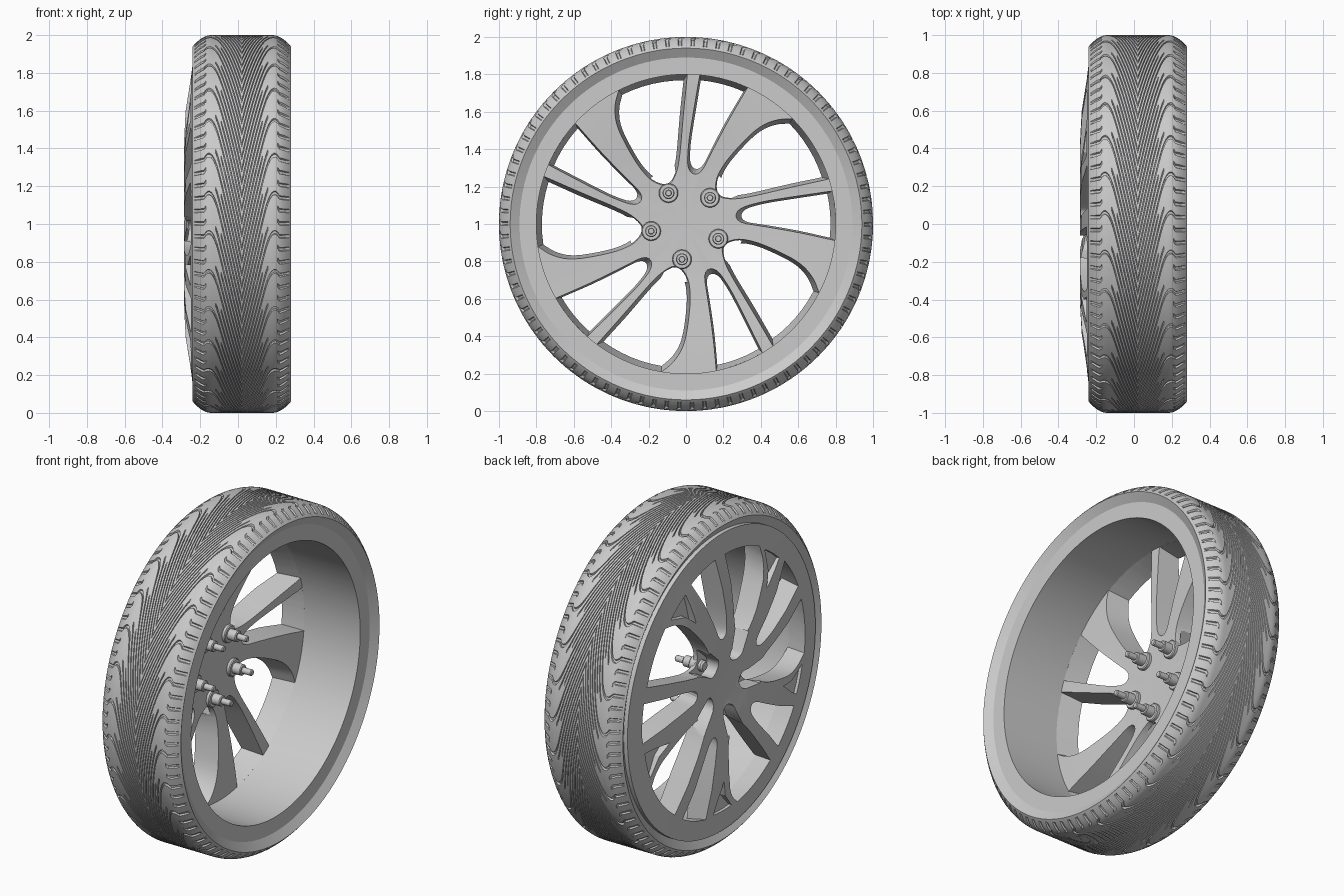
import bpy, bmesh, math
from mathutils import Vector

if "Cube" in bpy.data.objects:
    bpy.data.objects.remove(bpy.data.objects["Cube"])

grey = bpy.data.materials.new("plain grey")
grey.use_nodes = True
grey.diffuse_color = (0.6, 0.6, 0.6, 1)
grey.node_tree.nodes["Principled BSDF"].inputs["Base Color"].default_value = (0.6, 0.6, 0.6, 1)


def polar(x, r, a, cy=0.0, cz=1.0):
    """Point on the wheel: x along the axle, radius r, angle a in radians."""
    return Vector((x, cy + r * math.cos(a), cz + r * math.sin(a)))


def finish(bm, name):
    bmesh.ops.remove_doubles(bm, verts=bm.verts, dist=1e-5)
    bmesh.ops.recalc_face_normals(bm, faces=bm.faces)
    mesh = bpy.data.meshes.new(name)
    bm.to_mesh(mesh)
    bm.free()
    ob = bpy.data.objects.new(name, mesh)
    bpy.context.collection.objects.link(ob)
    mesh.materials.append(grey)
    return ob


def select(ob):
    bpy.ops.object.select_all(action='DESELECT')
    ob.select_set(True)
    bpy.context.view_layer.objects.active = ob


def smooth(ob, degrees=30):
    select(ob)
    bpy.ops.object.shade_smooth_by_angle(angle=math.radians(degrees))


def skin(bm, rings):
    """Quads between rings of points, closed both ways."""
    rows = [[bm.verts.new(p) for p in ring] for ring in rings]
    n = len(rows[0])
    for a, b in zip(rows, rows[1:] + rows[:1]):
        for j in range(n):
            bm.faces.new((a[j], a[(j + 1) % n], b[(j + 1) % n], b[j]))


def lathe(bm, profile, segments, cy=0.0, cz=1.0):
    """Solid of revolution; the profile runs from axis to axis."""
    rows = [[bm.verts.new(polar(x, r, math.tau * i / segments, cy, cz)) for x, r in profile]
            for i in range(segments)]
    for a, b in zip(rows, rows[1:] + rows[:1]):
        for j in range(len(profile) - 1):
            quad = [a[j], a[j + 1], b[j + 1], b[j]]
            if profile[j][1] == 0:
                quad = [a[j], a[j + 1], b[j + 1]]
            elif profile[j + 1][1] == 0:
                quad = [a[j], a[j + 1], b[j]]
            bm.faces.new(quad)


def loft(bm, low, top):
    """Closed solid between two matching loops."""
    a, b = [[bm.verts.new(p) for p in loop] for loop in (low, top)]
    n = len(a)
    for j in range(n):
        bm.faces.new((a[j], a[(j + 1) % n], b[(j + 1) % n], b[j]))
    bm.faces.new(a)
    bm.faces.new(list(reversed(b)))


def chaikin(pts, times=2):
    for _ in range(times):
        out = [pts[0]]
        for p, q in zip(pts, pts[1:]):
            out += [p.lerp(q, 0.25), p.lerp(q, 0.75)]
        pts = out + [pts[-1]]
    return pts


# Tyre and barrel: grid sheared along the V-shaped tread grooves
MID = 0.02
half = [0.01 * i for i in range(1, 23)] + [0.235, 0.25, 0.26]


def crown(d):
    return 1.0 - 0.06 * (max(d - 0.16, 0) / 0.1) ** 2


def sweep(d):
    """Steep V that eases to level at the shoulder."""
    u = min(d / 0.2, 1)
    return 0.62 * u + 0.2 * math.sin(u * math.pi / 2) - 0.2 * max(u - 0.6, 0) ** 2 / 0.16


outer = [(-d, crown(d)) for d in reversed(half)] + [(0.0, 1.0)] + [(d, crown(d)) for d in half]
inner = [(0.23, 0.89), (0.23, 0.8), (-0.23, 0.8), (-0.23, 0.89)]
GROOVES = 90
REACH = [0.235, 0.105, 0.135]
rings = []
for g in range(GROOVES):
    for part, low in ((0, 0), (0.35, 0), (0.7, 0), (0.76, 1), (0.94, 1)):
        base = math.tau * (g + part) / GROOVES
        ring = []
        for d, r in outer + inner:
            s = abs(d)
            tread = 0.005 < s < REACH[g % 3]
            sipe = 0.195 < s < 0.238
            if low and r > 0.9 and (tread or sipe):
                r -= 0.01
            ring.append(polar(MID + d, r, base - sweep(s)))
        rings.append(ring)
bm = bmesh.new()
skin(bm, rings)
smooth(finish(bm, "tyre"), 20)

# Spoke disc: bulged solid with the windows cut out
bm = bmesh.new()
lathe(bm, [(-0.25, 0), (-0.253, 0.1), (-0.275, 0.2), (-0.285, 0.32), (-0.285, 0.45),
           (-0.277, 0.6), (-0.25, 0.77), (-0.235, 0.89), (-0.12, 0.89), (-0.12, 0.76),
           (-0.14, 0.5), (-0.16, 0.28), (-0.16, 0)], 120)
spokes = finish(bm, "spokes")

# Window outlines as (degrees, radius), from rim corner to rim corner
wide_window = [(18, 0.79), (20, 0.57), (23, 0.38), (28, 0.28), (42, 0.22),
               (56, 0.28), (57.5, 0.38), (55.5, 0.5), (53, 0.64), (49, 0.73), (44.5, 0.79)]
narrow_window = [(12.5, 0.79), (14.5, 0.55), (16.5, 0.4), (16, 0.28), (2, 0.27),
                 (-1.5, 0.41), (-4, 0.6), (-6, 0.79)]
web_recess = [(48, 0.765), (52, 0.765), (57, 0.765), (62, 0.765), (61, 0.68), (58, 0.56), (55, 0.66)]


def outline(points):
    pts = chaikin([polar(0, r, math.radians(a)) for a, r in points])
    first, last = points[0][0], points[-1][0]
    for i in range(1, 6):
        pts.append(polar(0, 0.79, math.radians(last + (first - last) * i / 6)))
    return pts


def turned(pts, turn, x, scale):
    """Loop scaled about its own centre, then rotated about the axle."""
    centre = sum(pts, Vector()) / len(pts)
    out = []
    for p in pts:
        q = centre + (p - centre) * scale - Vector((0, 0, 1))
        ca, sa = math.cos(turn), math.sin(turn)
        out.append(Vector((x, q.y * ca - q.z * sa, 1 + q.y * sa + q.z * ca)))
    return out


TURNS = [math.tau * k / 5 for k in range(5)]
LUG = math.radians(47.5)
windows, pockets = bmesh.new(), bmesh.new()
for t in TURNS:
    for shape in (wide_window, narrow_window):
        pts = outline(shape)
        loft(windows, turned(pts, t, -0.4, 0.8), turned(pts, t, -0.05, 1.1))
    # shallow recess where each broad spoke meets the rim
    web = [polar(0, r, math.radians(a)) for a, r in web_recess]
    loft(pockets, turned(web, t, -0.4, 1.1), turned(web, t, -0.235, 0.9))
    # rounded channel leading from the lug seat into the window
    seat = LUG + t
    outward = Vector((0, math.cos(seat), math.sin(seat)))
    across = Vector((0, -math.sin(seat), math.cos(seat))) * 0.056
    start, end = polar(0, 0.19, seat), polar(0, 0.31, seat - 0.1)
    arc = [math.pi * i / 12 for i in range(13)]
    loop = [start + across * math.cos(u) - outward * 0.056 * math.sin(u) for u in arc]
    loop += [end - across * 1.3, end + across * 1.3]
    loft(pockets, [p + Vector((-0.4, 0, 0)) for p in loop], [p + Vector((-0.19, 0, 0)) for p in loop])

for cutter in (finish(windows, "window_cutter"), finish(pockets, "pocket_cutter")):
    cutter.hide_render = True
    mod = spokes.modifiers.new("cut", 'BOOLEAN')
    mod.operation, mod.solver, mod.object = 'DIFFERENCE', 'EXACT', cutter
    select(spokes)
    bpy.ops.object.modifier_apply(modifier=mod.name)
    bpy.data.objects.remove(cutter)
smooth(spokes, 25)

# Lug bosses and bolts around the hub
bosses, bolts = bmesh.new(), bmesh.new()
for t in TURNS:
    c = polar(0, 0.19, LUG + t)
    lathe(bosses, [(-0.18, 0), (-0.18, 0.052), (-0.145, 0.052), (-0.14, 0.047), (-0.14, 0)], 24, c.y, c.z)
    lathe(bolts, [(-0.215, 0), (-0.215, 0.025), (-0.205, 0.032), (-0.09, 0.032), (-0.085, 0.028),
                  (-0.085, 0.018), (-0.03, 0.018), (-0.025, 0.014), (-0.025, 0)], 20, c.y, c.z)
smooth(finish(bosses, "lug_bosses"))
smooth(finish(bolts, "lug_bolts"))
